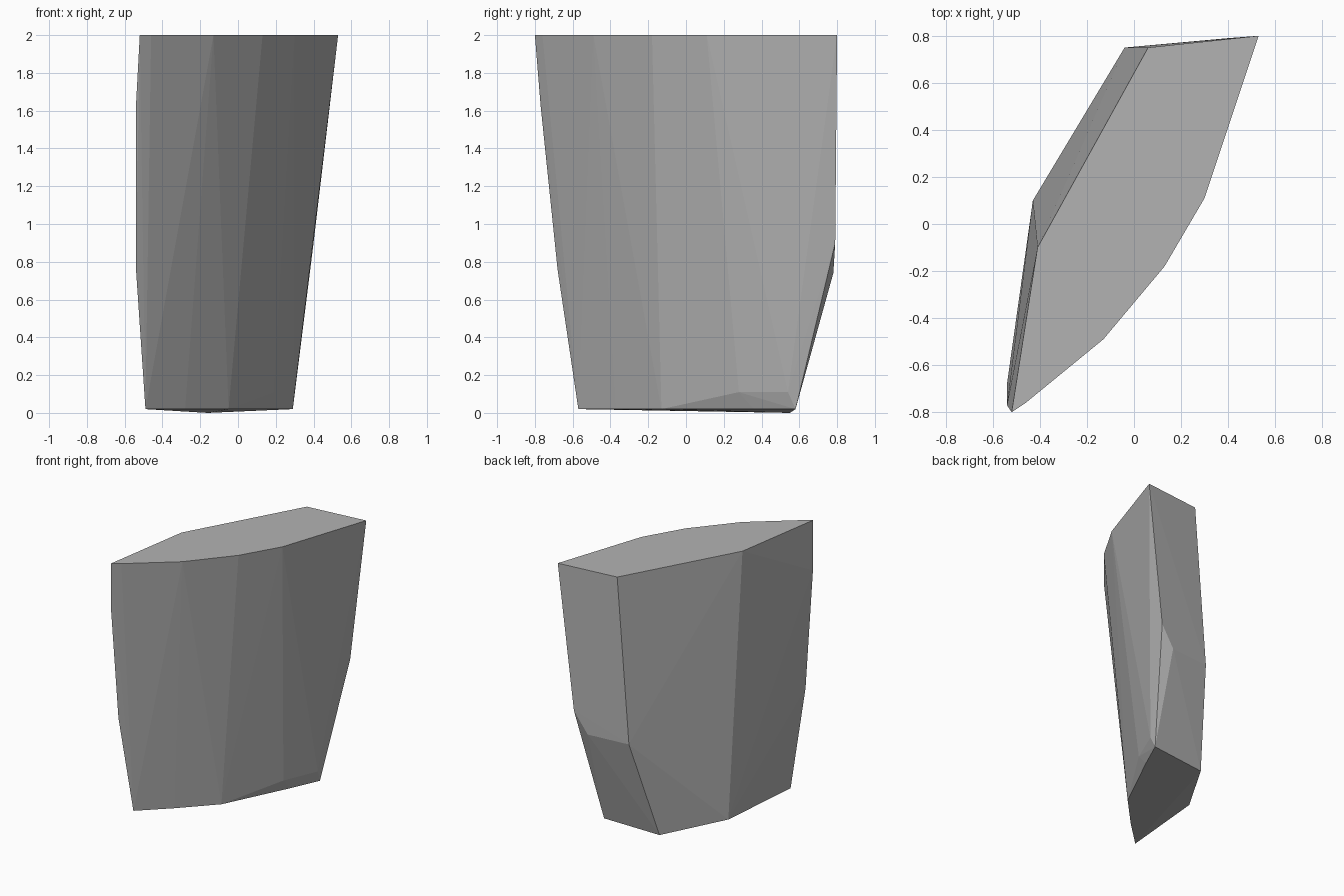
import bpy
import bmesh

default_cube = bpy.data.objects.get("Cube")
if default_cube:
    bpy.data.objects.remove(default_cube, do_unlink=True)


def flat_material(name, colour):
    """Make a matte material with the same viewport and render colour."""
    material = bpy.data.materials.new(name)
    material.use_nodes = True
    material.diffuse_color = colour
    shader = material.node_tree.nodes["Principled BSDF"]
    shader.inputs["Base Color"].default_value = colour
    shader.inputs["Roughness"].default_value = 0.8
    return material


def ring(height, outline):
    """Lift a flat outline to the given height."""
    return [(x, y, height) for x, y in outline]


def convex_block(name, points, material):
    """Wrap a faceted solid around the corner points."""
    bm = bmesh.new()
    for point in points:
        bm.verts.new(point)
    result = bmesh.ops.convex_hull(bm, input=bm.verts[:])
    unused = {item for key in ("geom_interior", "geom_unused")
              for item in result[key] if isinstance(item, bmesh.types.BMVert)}
    bmesh.ops.delete(bm, geom=list(unused), context="VERTS")
    bmesh.ops.recalc_face_normals(bm, faces=bm.faces[:])
    mesh = bpy.data.meshes.new(name)
    bm.to_mesh(mesh)
    bm.free()
    mesh.materials.append(material)
    block = bpy.data.objects.new(name, mesh)
    bpy.context.collection.objects.link(block)
    return block


# Flat top outline, with a curved front and an angular back
top_rim = ring(2, [(-.52, -.8), (-.46, -.76), (-.13, -.49), (.13, -.18),
                   (.3, .11), (.53, .8), (.06, .75), (-.41, -.1)])

# Corners where the side walls bend inward
side_bends = ring(1.63, [(-.54, -.77)]) + ring(.76, [(-.54, -.68)])
back_bends = ring(.9, [(.4, .79)]) + ring(.74, [(.29, .78), (-.04, .75)])
lower_chamfer = ring(.11, [(.19, .28), (.3, .54)])

# Narrower base, dipping slightly at the back
base_rim = ring(.02, [(-.49, -.57), (-.28, -.37), (-.05, -.13),
                      (.19, .36), (.29, .58), (-.43, .1)])
base_tip = ring(0, [(-.16, .55)])

stone_grey = flat_material("stone grey", (.45, .45, .45, 1))
convex_block("faceted_block",
             top_rim + side_bends + back_bends + lower_chamfer
             + base_rim + base_tip,
             stone_grey)
